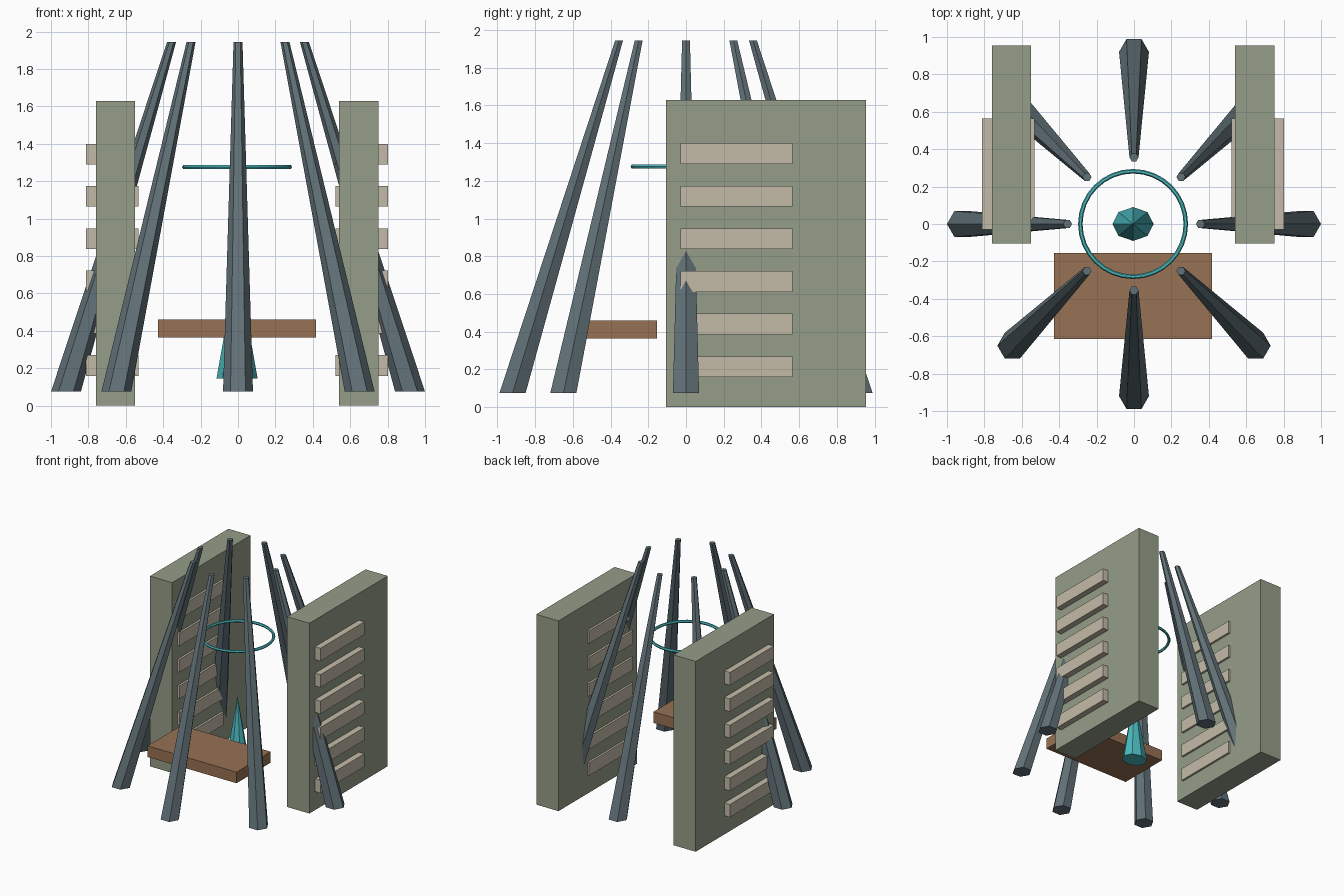
import bpy
import bmesh
import math
from mathutils import Vector

default = bpy.data.objects.get("Cube")
if default:
    bpy.data.objects.remove(default)


def material(name, rgb):
    mat = bpy.data.materials.new(name)
    mat.use_nodes = True
    color = (*rgb, 1)
    mat.diffuse_color = color
    mat.node_tree.nodes["Principled BSDF"].inputs["Base Color"].default_value = color
    return mat


stone = material("sage stone", (0.30, 0.34, 0.25))
cream = material("cream slat", (0.55, 0.50, 0.39))
slate = material("slate beam", (0.12, 0.165, 0.185))
wood = material("brown wood", (0.31, 0.165, 0.088))
teal = material("bright teal", (0.07, 0.48, 0.51))


def finish(name, bm, mat):
    bmesh.ops.recalc_face_normals(bm, faces=bm.faces)
    mesh = bpy.data.meshes.new(name)
    bm.to_mesh(mesh)
    bm.free()
    mesh.materials.append(mat)
    obj = bpy.data.objects.new(name, mesh)
    bpy.context.collection.objects.link(obj)
    return obj


def box(name, low, high, mat):
    low, high = Vector(low), Vector(high)
    bm = bmesh.new()
    bmesh.ops.create_cube(bm, size=1)
    bmesh.ops.scale(bm, vec=high - low, verts=bm.verts)
    bmesh.ops.translate(bm, vec=(low + high) / 2, verts=bm.verts)
    return finish(name, bm, mat)


def beam(name, foot, foot_radius, tip, tip_radius, sides, mat):
    """Tapered, leaning prism whose two ends stay level."""
    bm = bmesh.new()
    rings = []
    for center, radius in ((foot, foot_radius), (tip, tip_radius)):
        ring = []
        for i in range(sides):
            a = math.tau * i / sides
            offset = Vector((math.cos(a), math.sin(a), 0)) * radius
            ring.append(bm.verts.new(Vector(center) + offset))
        rings.append(ring)
        bm.faces.new(ring)
    for i in range(sides):
        j = (i + 1) % sides
        bm.faces.new((rings[0][i], rings[0][j], rings[1][j], rings[1][i]))
    return finish(name, bm, mat)


# Everything inside the circle of beams sits on this axis
axis = -0.005

# Side walls with slats passing through both faces
for side, sign in (("left", 1), ("right", -1)):
    x = axis + sign * 0.65
    box(f"{side}_wall", (x - 0.105, -0.105, 0), (x + 0.105, 0.955, 1.63), stone)
    x = axis + sign * 0.667
    for i in range(6):
        z = 0.16 + i * 0.226
        box(f"{side}_slat_{i + 1}", (x - 0.14, -0.03, z),
            (x + 0.14, 0.565, z + 0.11), cream)

# Circle of eight beams leaning inward
for i in range(8):
    a = math.tau * i / 8
    d = Vector((math.cos(a), math.sin(a), 0))
    beam(f"leaning_beam_{i + 1}", d * 0.92 + Vector((0, 0, 0.075)), 0.08,
         d * 0.355 + Vector((0, 0, 1.945)), 0.024, 6, slate)

# Wooden bench slab
box("bench", (axis - 0.422, -0.615, 0.365), (axis + 0.422, -0.155, 0.46), wood)

# Faceted crystal spike
bm = bmesh.new()
bmesh.ops.create_cone(bm, cap_ends=True, segments=8, radius1=0.11, radius2=0,
                      depth=0.62)
bmesh.ops.scale(bm, vec=(1, 0.82, 1), verts=bm.verts)
bmesh.ops.translate(bm, vec=(axis, 0, 0.455), verts=bm.verts)
finish("crystal", bm, teal)

# Floating ring
bpy.ops.mesh.primitive_torus_add(major_segments=32, minor_segments=6,
                                 major_radius=0.282, minor_radius=0.012,
                                 location=(axis, 0, 1.276))
ring = bpy.context.object
ring.name = "floating_ring"
ring.data.materials.append(teal)
